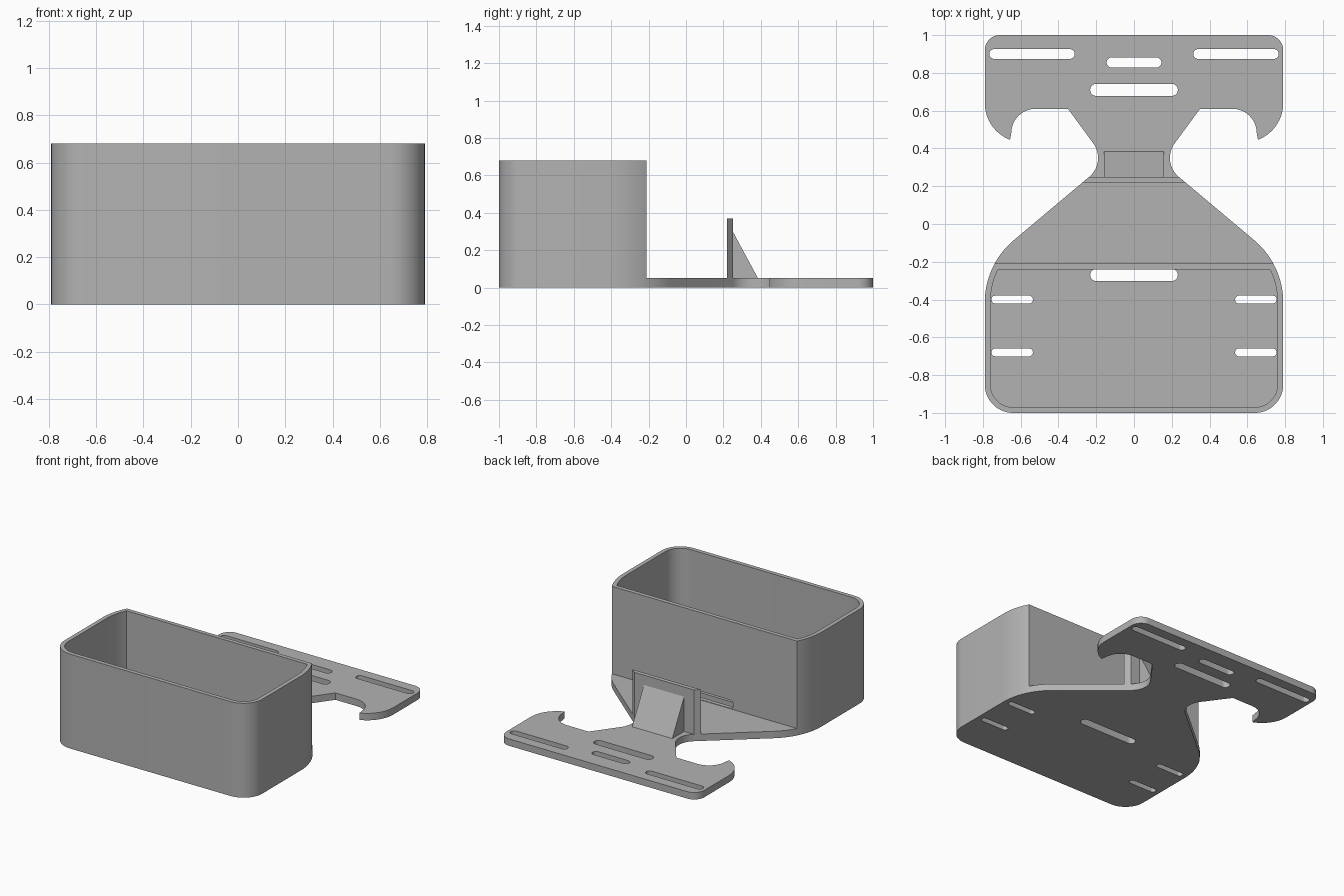
import bpy, bmesh
from math import sin, cos, radians, sqrt, asin, degrees

if "Cube" in bpy.data.objects:
    bpy.data.objects.remove(bpy.data.objects["Cube"], do_unlink=True)

grey = bpy.data.materials.new("plain grey")
grey.use_nodes = True
grey.diffuse_color = (0.45, 0.45, 0.45, 1)
grey.node_tree.nodes["Principled BSDF"].inputs["Base Color"].default_value = (0.45, 0.45, 0.45, 1)

THICK, TOP, HALF, WALL = 0.05, 0.68, 0.79, 0.03


def arc(cx, cy, r, start, end, n=14):
    angles = [radians(start + (end - start) * i / n) for i in range(n + 1)]
    return [(cx + r * cos(a), cy + r * sin(a)) for a in angles]


def mirrored(half):
    """Close a right-hand outline with its reflection across x = 0."""
    return half + [(-x, y) for x, y in reversed(half)]


def make_object(name, bm):
    bmesh.ops.recalc_face_normals(bm, faces=bm.faces)
    mesh = bpy.data.meshes.new(name)
    bm.to_mesh(mesh)
    bm.free()
    mesh.materials.append(grey)
    obj = bpy.data.objects.new(name, mesh)
    bpy.context.collection.objects.link(obj)
    return obj


def add_prism(bm, points, vec):
    """Extrude a closed loop of 3D points along vec."""
    low = [bm.verts.new(p) for p in points]
    high = [bm.verts.new([a + b for a, b in zip(p, vec)]) for p in points]
    bm.faces.new(low)
    bm.faces.new(high)
    for i in range(len(low)):
        j = (i + 1) % len(low)
        bm.faces.new((low[i], low[j], high[j], high[i]))


def flat_prism(bm, outline, z0, z1):
    add_prism(bm, [(x, y, z0) for x, y in outline], (0, 0, z1 - z0))


def slot(cx, cy, half_len, r):
    return (arc(cx + half_len - r, cy, r, -90, 90)
            + arc(cx - half_len + r, cy, r, 90, 270))


def cut(obj, cutter):
    mod = obj.modifiers.new("slots", 'BOOLEAN')
    mod.operation, mod.solver, mod.object = 'DIFFERENCE', 'EXACT', cutter
    bpy.context.view_layer.objects.active = obj
    bpy.ops.object.modifier_apply(modifier=mod.name)
    bpy.data.objects.remove(cutter, do_unlink=True)


# Base plate: hooked rear tray, narrow waist and broad shoulders
bm = bmesh.new()
half = [(0, 1)]
half += arc(0.71, 0.92, 0.08, 90, 0)            # rear corner
half += arc(0.582, 0.64, 0.208, 0, -69)         # outside of hook
half += arc(0.52, 0.48, 0.13, 0, 90)            # inside of hook
half += [(0.35, 0.61)]
half += arc(0.32, 0.35, 0.13, 142, 231)         # waist
half += arc(0.36, -0.415, 0.43, 51, 0)          # shoulder
half += arc(0.64, -0.85, 0.15, 0, -90)          # front corner
half += [(0, -1)]
flat_prism(bm, mirrored(half)[:-1], 0, THICK)
bmesh.ops.remove_doubles(bm, verts=bm.verts, dist=0.0001)
base_plate = make_object("base_plate", bm)

# Strap slots through the plate
bm = bmesh.new()
slots = [(0, 0.855, 0.145, 0.027), (0, 0.71, 0.232, 0.032), (0, -0.27, 0.232, 0.032)]
for s in (-1, 1):
    slots += [(s * 0.54, 0.9, 0.226, 0.026),
              (s * 0.645, -0.4, 0.11, 0.021), (s * 0.645, -0.68, 0.11, 0.021)]
for spec in slots:
    flat_prism(bm, slot(*spec), -0.1, 0.15)
cut(base_plate, make_object("slot_cutter", bm))


# Box walls: inner and outer loops share the same arc centres
def box_loop(inset):
    r = 0.43 - inset
    back = -0.21 - inset
    start = degrees(asin((back + 0.415) / r))
    return mirrored(arc(0.36, -0.415, r, start, 0)
                    + arc(0.64, -0.85, 0.15 - inset, 0, -90))


bm = bmesh.new()
rings = []
for inset, z in ((0, THICK), (0, TOP), (WALL, TOP), (WALL, THICK)):
    rings.append([bm.verts.new((x, y, z)) for x, y in box_loop(inset)])
for k in range(4):
    a, b = rings[k], rings[(k + 1) % 4]
    for i in range(len(a)):
        j = (i + 1) % len(a)
        bm.faces.new((a[i], a[j], b[j], b[i]))
box_walls = make_object("box_walls", bm)

# Strap slot through the back wall, just above the floor
bm = bmesh.new()
add_prism(bm, [(x, -0.3, z) for x, z in slot(0, 0.083, 0.232, 0.03)], (0, 0.2, 0))
cut(box_walls, make_object("wall_slot_cutter", bm))

# Upright stop plate across the waist
bm = bmesh.new()
flat_prism(bm, [(-0.272, 0.22), (0.272, 0.22), (0.237, 0.25), (-0.237, 0.25)], THICK, 0.37)
stop_plate = make_object("stop_plate", bm)

# Wedge bracing the stop plate
bm = bmesh.new()
add_prism(bm, [(-0.16, 0.25, THICK), (-0.16, 0.385, THICK), (-0.16, 0.25, 0.3)], (0.32, 0, 0))
brace_wedge = make_object("brace_wedge", bm)

# Smooth the curved walls and keep the rims crisp
bpy.ops.object.select_all(action='DESELECT')
for obj in (base_plate, box_walls, stop_plate, brace_wedge):
    obj.select_set(True)
bpy.context.view_layer.objects.active = base_plate
bpy.ops.object.shade_smooth_by_angle(angle=radians(30))
